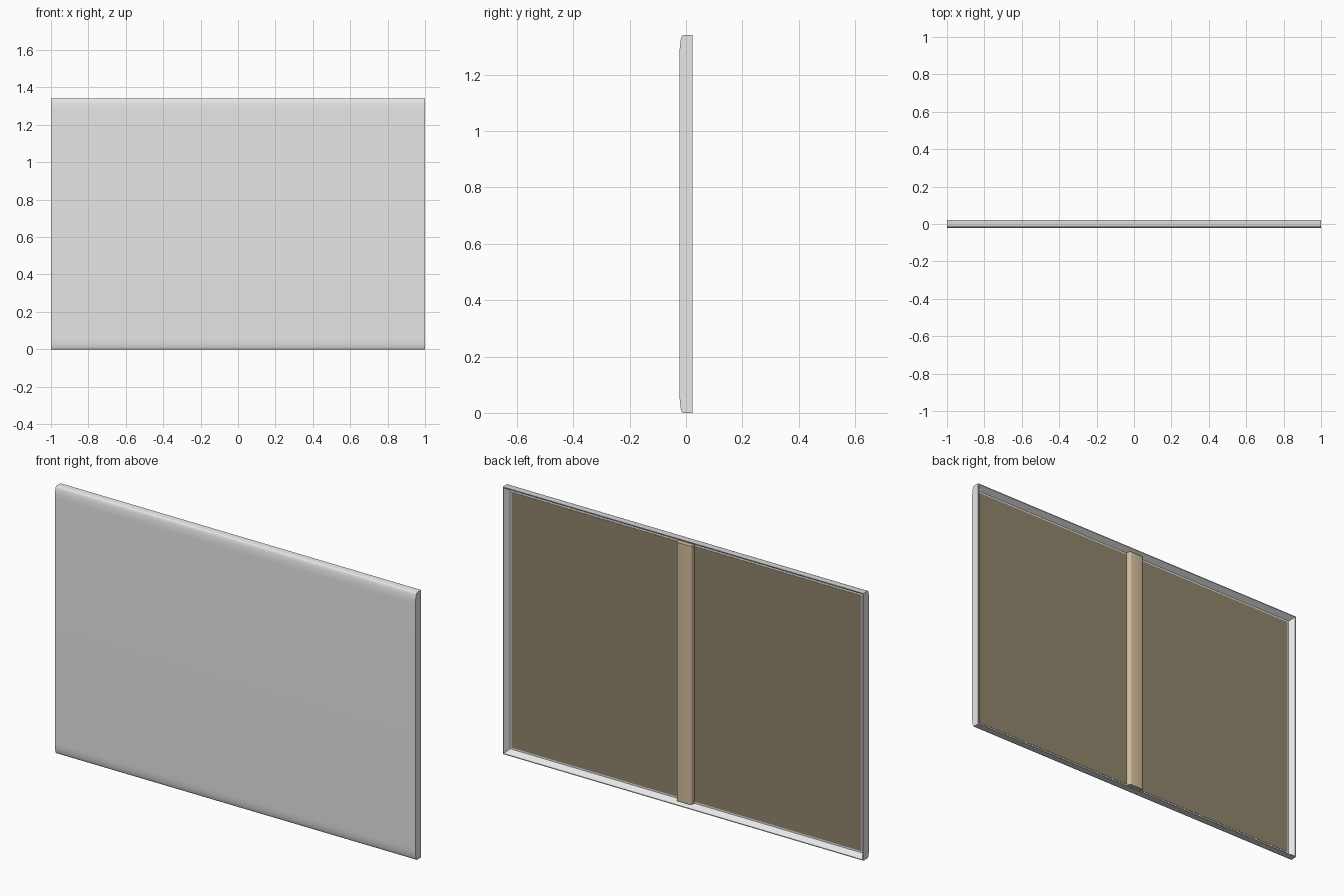
import bpy, bmesh, math

if "Cube" in bpy.data.objects:
    bpy.data.objects.remove(bpy.data.objects["Cube"])

W, H, D = 1.0, 1.34, 0.0225     # half width, height, half depth


def mat(name, rgb):
    m = bpy.data.materials.new(name)
    m.diffuse_color = (*rgb, 1)
    m.use_nodes = True
    m.node_tree.nodes["Principled BSDF"].inputs["Base Color"].default_value = m.diffuse_color
    return m


canvas_white = mat("canvas_white", (0.80, 0.80, 0.80))
board_brown = mat("board_brown", (0.28, 0.235, 0.15))
wood_tan = mat("wood_tan", (0.66, 0.52, 0.34))


def finish(name, bm, material, angle):
    bmesh.ops.recalc_face_normals(bm, faces=bm.faces)
    me = bpy.data.meshes.new(name)
    bm.to_mesh(me)
    bm.free()
    me.materials.append(material)
    ob = bpy.data.objects.new(name, me)
    bpy.context.collection.objects.link(ob)
    bpy.ops.object.select_all(action='DESELECT')
    ob.select_set(True)
    bpy.context.view_layer.objects.active = ob
    bpy.ops.object.shade_smooth_by_angle(angle=math.radians(angle))
    return ob


def box(name, x, y0, y1, z0, z1, material, bevel=0.0):
    bm = bmesh.new()
    bmesh.ops.create_cube(bm, size=1)
    for v in bm.verts:
        v.co = (v.co.x * 2 * x, (y0 + y1) / 2 + v.co.y * (y1 - y0),
                (z0 + z1) / 2 + v.co.z * (z1 - z0))
    if bevel:
        # round only the long back edges
        edges = [e for e in bm.edges
                 if all(v.co.y > y1 - 1e-4 for v in e.verts)
                 and abs(e.verts[0].co.z - e.verts[1].co.z) > 0.1]
        bmesh.ops.bevel(bm, geom=edges, offset=bevel, segments=4,
                        profile=0.5, affect='EDGES')
    return finish(name, bm, material, 50)


# stretched canvas: side profile with soft top and bottom front edges
A, B, N = 0.06, 0.012, 8
arc = [(-D + B * (1 - math.cos(t)), A * (1 - math.sin(t)))
       for t in (math.pi / 2 * i / N for i in range(N + 1))]
profile = [(D, 0)] + arc[::-1]
profile += [(y, H - z) for y, z in arc] + [(D, H)]
bm = bmesh.new()
face = bm.faces.new([bm.verts.new((-W, y, z)) for y, z in profile])
ext = bmesh.ops.extrude_face_region(bm, geom=[face])
for v in ext["geom"]:
    if isinstance(v, bmesh.types.BMVert):
        v.co.x = W
bmesh.ops.recalc_face_normals(bm, faces=bm.faces)

# sloping recess in the back
back = [f for f in bm.faces if f.normal.y > 0.99]
bmesh.ops.inset_region(bm, faces=back, thickness=0.006, depth=0)
bmesh.ops.inset_region(bm, faces=back, thickness=0.024, depth=-0.028)
finish("canvas", bm, canvas_white, 40)

# backing board on the recess floor
bm = bmesh.new()
bmesh.ops.create_cube(bm, size=1)
for v in bm.verts:
    v.co = (v.co.x * 2 * (W - 0.03), -0.006 + v.co.y * 0.004,
            H / 2 + v.co.z * (H - 0.06))
finish("backing_board", bm, board_brown, 30)

# central upright brace
box("centre_brace", 0.043, -0.005, 0.020, 0.022, H - 0.022, wood_tan, 0.012)
